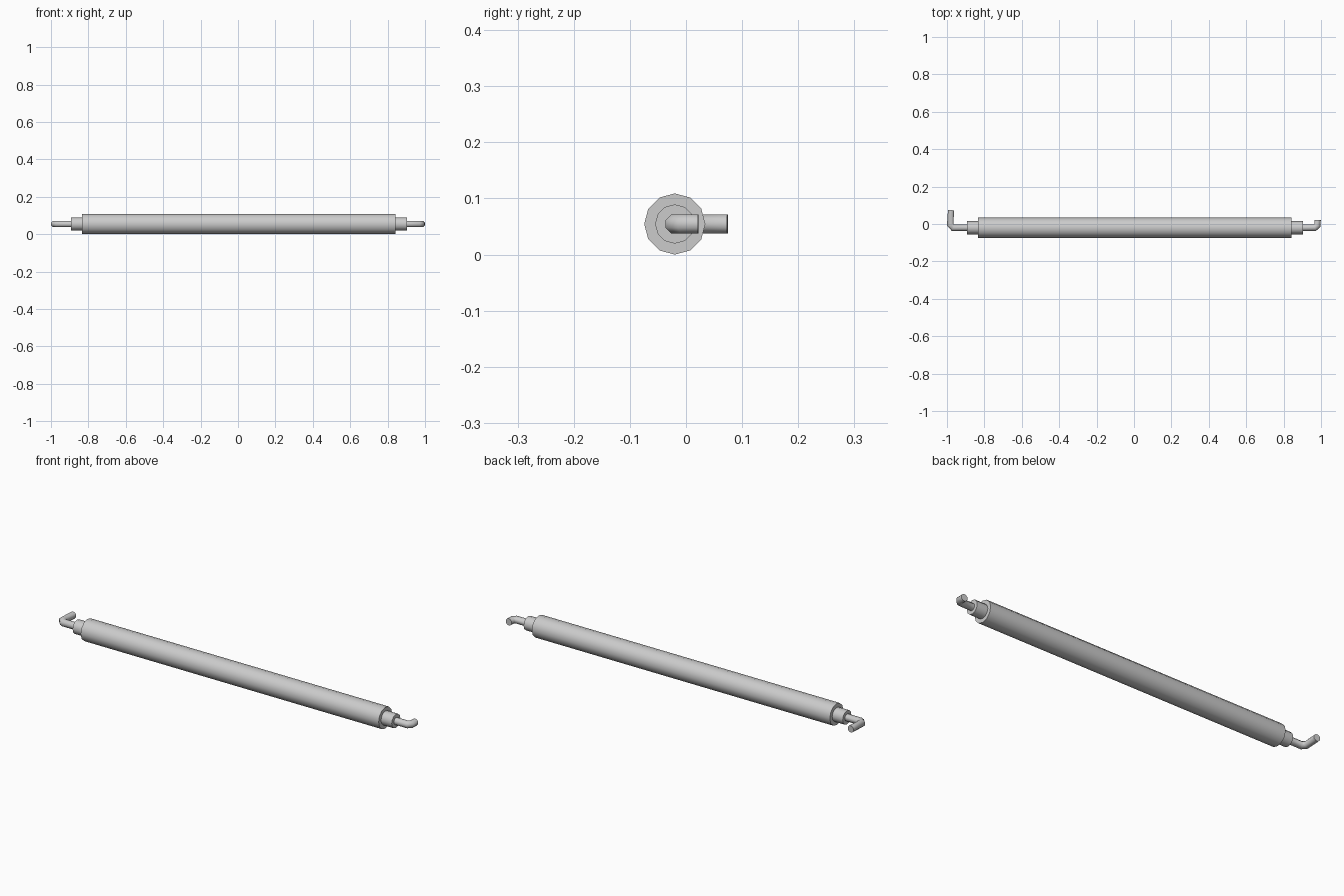
import bpy, bmesh, math
from mathutils import Vector

cube = bpy.data.objects.get("Cube")
if cube:
    bpy.data.objects.remove(cube, do_unlink=True)

AXIS_Y, AXIS_Z = -0.02, 0.0545

steel = bpy.data.materials.new("light_grey_metal")
steel.use_nodes = True
colour = (0.6, 0.6, 0.6, 1)
steel.diffuse_color = colour
steel.node_tree.nodes["Principled BSDF"].inputs["Base Color"].default_value = colour


def sweep(name, path, radius, sides, turn=0.0):
    """Sweep a regular polygon along a path in the horizontal plane, with mitred bends."""
    points = [Vector((x, y, AXIS_Z)) for x, y in path]
    bm = bmesh.new()
    rings = []
    for i, p in enumerate(points):
        before = (p - points[i - 1]).normalized() if i else None
        after = (points[i + 1] - p).normalized() if i + 1 < len(points) else None
        before, after = before or after, after or before
        tangent = (before + after).normalized()
        side = Vector((-tangent.y, tangent.x, 0)) / tangent.dot(after)
        ring = []
        for k in range(sides):
            a = math.tau * k / sides + turn
            ring.append(bm.verts.new(p + radius * (math.cos(a) * side + math.sin(a) * Vector((0, 0, 1)))))
        rings.append(ring)
    for r0, r1 in zip(rings, rings[1:]):
        for k in range(sides):
            n = (k + 1) % sides
            bm.faces.new((r0[k], r0[n], r1[n], r1[k]))
    bm.faces.new(rings[0])
    bm.faces.new(rings[-1])
    bmesh.ops.recalc_face_normals(bm, faces=bm.faces)
    mesh = bpy.data.meshes.new(name)
    bm.to_mesh(mesh)
    bm.free()
    mesh.materials.append(steel)
    obj = bpy.data.objects.new(name, mesh)
    bpy.context.collection.objects.link(obj)
    bpy.ops.object.select_all(action="DESELECT")
    obj.select_set(True)
    bpy.context.view_layer.objects.active = obj
    bpy.ops.object.shade_smooth_by_angle(angle=math.radians(50))


# Main tube and the narrower collars at its ends
sweep("main_tube", [(-0.833, AXIS_Y), (0.843, AXIS_Y)], 0.0545, 12)
sweep("right_collar", [(-0.892, AXIS_Y), (-0.82, AXIS_Y)], 0.035, 12)
sweep("left_collar", [(0.83, AXIS_Y), (0.903, AXIS_Y)], 0.035, 12)

# Bent rods: a long hook on the right, a short one on the left
flat_top = math.pi / 8
sweep("right_hook", [(-0.88, AXIS_Y), (-0.967, AXIS_Y), (-0.983, -0.003), (-0.978, 0.074)],
      0.018, 8, flat_top)
sweep("left_hook", [(0.89, AXIS_Y), (0.967, AXIS_Y), (0.981, -0.007), (0.982, 0.022)],
      0.018, 8, flat_top)
